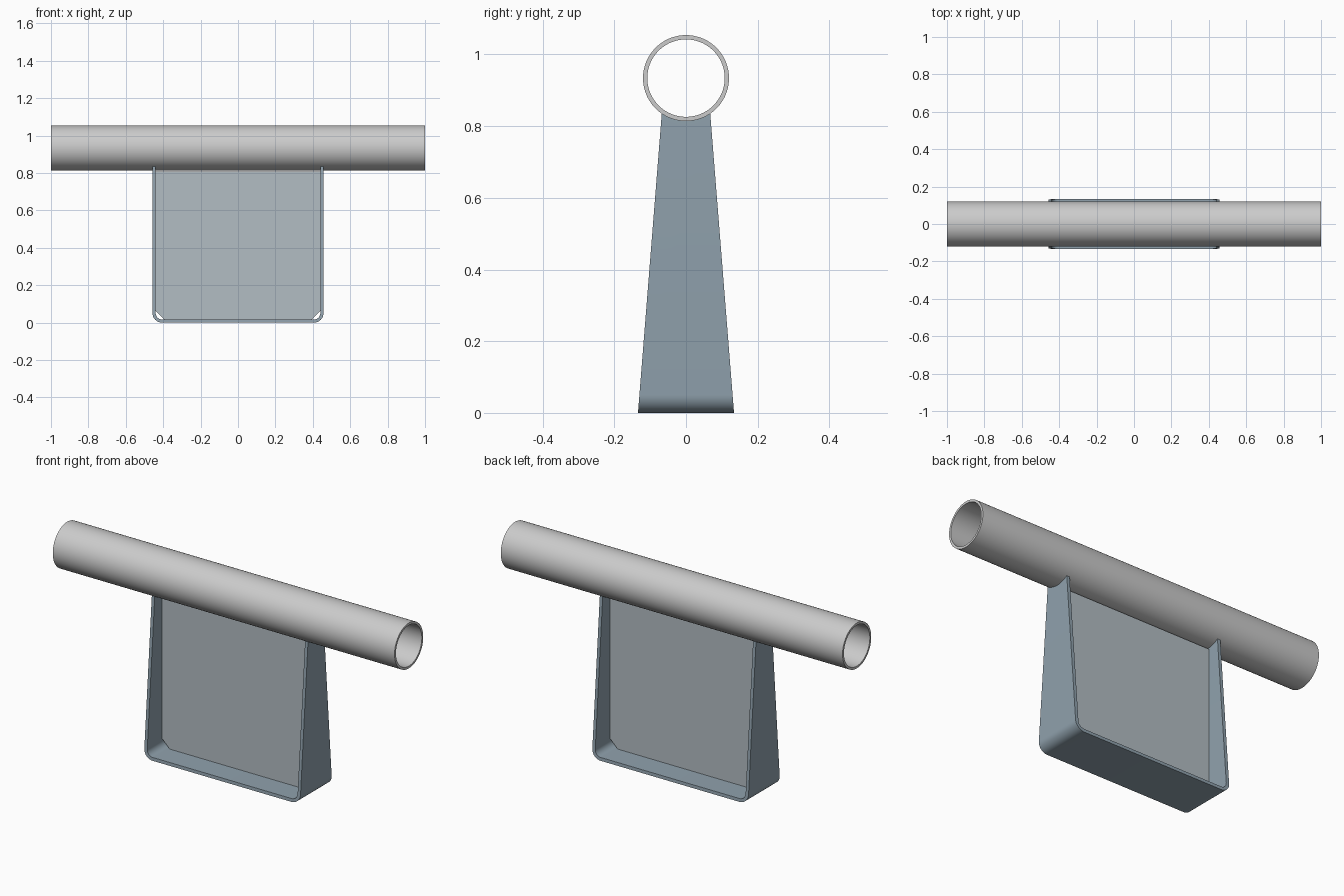
import bpy, bmesh, math

if "Cube" in bpy.data.objects:
    bpy.data.objects.remove(bpy.data.objects["Cube"])

PIPE_Z, PIPE_R, BORE_R = 0.934, 0.12, 0.108
HALF_X, THICK, CORNER = 0.457, 0.017, 0.05


def material(name, color):
    mat = bpy.data.materials.new(name)
    mat.diffuse_color = (*color, 1)
    mat.use_nodes = True
    mat.node_tree.nodes["Principled BSDF"].inputs["Base Color"].default_value = mat.diffuse_color
    return mat


def add_object(name, bm, mat=None):
    bmesh.ops.recalc_face_normals(bm, faces=bm.faces)
    mesh = bpy.data.meshes.new(name)
    bm.to_mesh(mesh)
    bm.free()
    obj = bpy.data.objects.new(name, mesh)
    bpy.context.collection.objects.link(obj)
    if mat:
        mesh.materials.append(mat)
    return obj


def activate(obj):
    bpy.ops.object.select_all(action='DESELECT')
    obj.select_set(True)
    bpy.context.view_layer.objects.active = obj


def prism(name, profile, half_depth, mat=None):
    """Extrude an x-z outline along y; half_depth is a function of z."""
    bm = bmesh.new()
    front = [bm.verts.new((x, -half_depth(z), z)) for x, z in profile]
    back = [bm.verts.new((x, half_depth(z), z)) for x, z in profile]
    bm.faces.new(front)
    bm.faces.new(back[::-1])
    n = len(profile)
    for i in range(n):
        j = (i + 1) % n
        bm.faces.new((front[i], back[i], back[j], front[j]))
    return add_object(name, bm, mat)


def tube(name, rings, segments=96):
    """Loft (x, radius) circles around the pipe axis into a closed loop."""
    bm = bmesh.new()
    loops = []
    for x, r in rings:
        angles = [2 * math.pi * k / segments for k in range(segments)]
        loops.append([bm.verts.new((x, r * math.cos(a), PIPE_Z + r * math.sin(a)))
                      for a in angles])
    for a, b in zip(loops, loops[1:] + loops[:1]):
        for i in range(segments):
            j = (i + 1) % segments
            bm.faces.new((a[i], a[j], b[j], b[i]))
    return add_object(name, bm)


def half_u(offset, top=0.87, steps=10):
    """Right half of the bent strip's outline, inset by offset, bottom to top."""
    r = CORNER - offset
    arc = [(HALF_X - CORNER + r * math.sin(t), CORNER - r * math.cos(t))
           for t in (math.pi / 2 * k / steps for k in range(steps + 1))]
    return arc + [(HALF_X - offset, top)]


def full_u(offset):
    right = half_u(offset)
    return [(-x, z) for x, z in right[::-1]] + right


steel = material("blue_steel", (0.28, 0.36, 0.42))
panel = material("panel_steel", (0.45, 0.51, 0.55))

# Horizontal hollow pipe
pipe = tube("pipe", [(-1, PIPE_R), (1, PIPE_R), (1, BORE_R), (-1, BORE_R)])
activate(pipe)
bpy.ops.object.shade_smooth_by_angle(angle=math.radians(30))

# Bent U strip, tapering towards the pipe
strip = prism("bracket_strip", full_u(0) + full_u(THICK)[::-1],
              lambda z: 0.134 - 0.0795 * z, steel)

# Saddle cut where the legs meet the pipe
bpy.ops.mesh.primitive_cylinder_add(vertices=96, radius=PIPE_R, depth=1.8,
                                    location=(0, 0, PIPE_Z),
                                    rotation=(0, math.pi / 2, 0))
cutter = bpy.context.object
cutter.hide_render = True
activate(strip)
cut = strip.modifiers.new("saddle", 'BOOLEAN')
cut.operation, cut.solver, cut.object = 'DIFFERENCE', 'EXACT', cutter
bpy.ops.object.modifier_apply(modifier=cut.name)
bpy.data.objects.remove(cutter)
bpy.ops.object.shade_smooth_by_angle(angle=math.radians(30))

# Central web plate with clipped lower corners
w, low, high, clip = HALF_X - THICK, THICK, 0.807, 0.045
prism("web_plate", [(-w, high), (-w, low + clip), (-w + clip, low),
                    (w - clip, low), (w, low + clip), (w, high)],
      lambda z: 0.008, panel)
